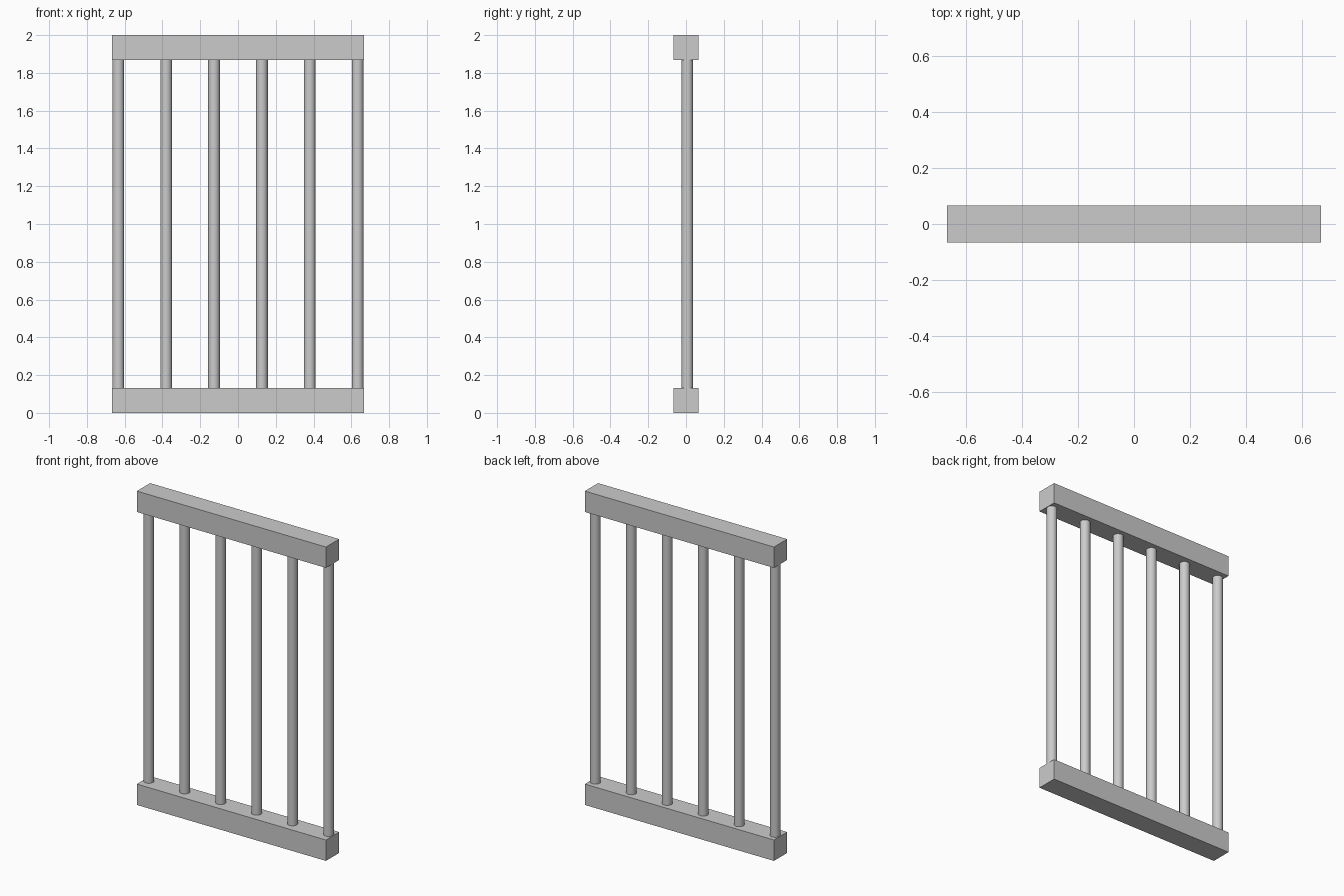
import bpy
import math

if "Cube" in bpy.data.objects:
    bpy.data.objects.remove(bpy.data.objects["Cube"])

RAIL = 0.133        # square rail thickness
WIDTH = 1.333
HEIGHT = 2.0
BAR_RADIUS = 0.031
BAR_Y = 0.007       # bars sit slightly behind the centre line
BAR_COUNT = 6


def add_rail(name, z):
    bpy.ops.mesh.primitive_cube_add(size=1, location=(0, 0, z))
    rail = bpy.context.object
    rail.name = name
    rail.scale = (WIDTH, RAIL, RAIL)
    bpy.ops.object.transform_apply(location=False, rotation=False, scale=True)


def add_bar(name, x):
    bpy.ops.mesh.primitive_cylinder_add(
        vertices=16, radius=BAR_RADIUS, depth=HEIGHT - 2 * RAIL + 0.004,
        location=(x, BAR_Y, HEIGHT / 2))
    bpy.context.object.name = name
    bpy.ops.object.shade_smooth_by_angle(angle=math.radians(40))


# Horizontal rails
add_rail("bottom_rail", RAIL / 2)
add_rail("top_rail", HEIGHT - RAIL / 2)

# Upright round bars, the outer ones flush with the rail ends
reach = WIDTH / 2 - BAR_RADIUS - 0.002
for i in range(BAR_COUNT):
    add_bar(f"upright_bar_{i + 1}", -reach + 2 * reach * i / (BAR_COUNT - 1))
